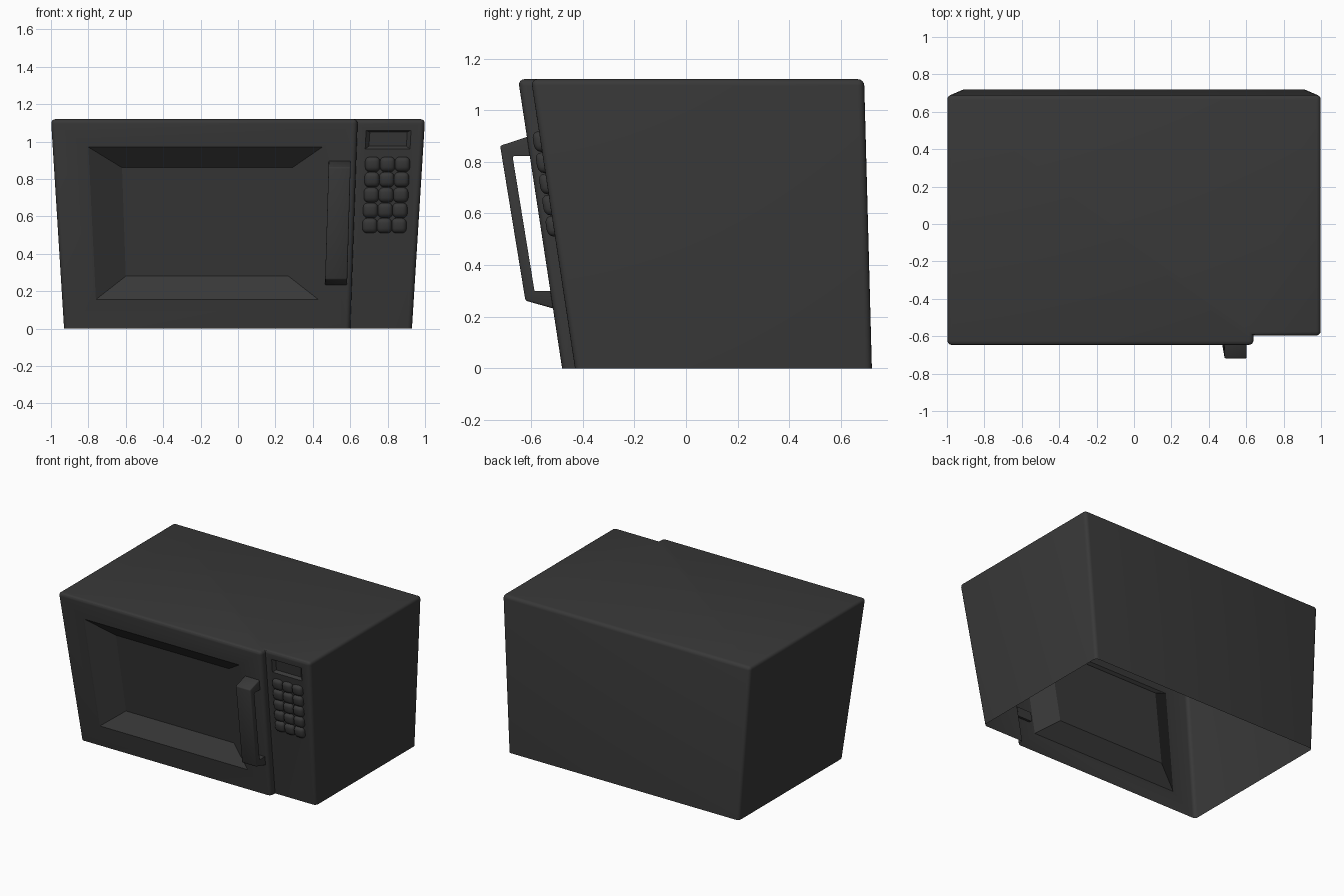
import bpy, bmesh, math
from mathutils import Vector

if "Cube" in bpy.data.objects:
    bpy.data.objects.remove(bpy.data.objects["Cube"])

H = 1.12          # overall height
STEP = 0.05       # how far the door stands proud of the control panel

dark = bpy.data.materials.new("dark_grey")
dark.diffuse_color = (0.04, 0.04, 0.04, 1)
dark.use_nodes = True
dark.node_tree.nodes["Principled BSDF"].inputs["Base Color"].default_value = dark.diffuse_color


def panel_y(z):
    return -0.43 - 0.152 * z


def door_y(z):
    return panel_y(z) - STEP


def spread(z):
    return 0.93 + 0.07 * z / H


def finish(bm, name, angle):
    bmesh.ops.recalc_face_normals(bm, faces=bm.faces[:])
    me = bpy.data.meshes.new(name)
    bm.to_mesh(me)
    bm.free()
    ob = bpy.data.objects.new(name, me)
    bpy.context.collection.objects.link(ob)
    me.materials.append(dark)
    bpy.ops.object.select_all(action='DESELECT')
    ob.select_set(True)
    bpy.context.view_layer.objects.active = ob
    bpy.ops.object.shade_smooth_by_angle(angle=math.radians(angle))
    return ob


def sink(bm, face, ring, surface, depth):
    """Inset a four-sided face and move its corners to a ring (bl, br, tr, tl)."""
    bmesh.ops.inset_individual(bm, faces=[face], thickness=0.004)
    by_z = sorted(face.verts, key=lambda v: v.co.z)
    low = sorted(by_z[:2], key=lambda v: v.co.x)
    high = sorted(by_z[2:], key=lambda v: v.co.x)
    for v, (x, z) in zip((low[0], low[1], high[1], high[0]), ring):
        v.co = Vector((x, surface(z) + depth, z))


# Casing: tapered open-bottomed shell with a stepped front
bm = bmesh.new()
loops = []
for z in (0, H):
    s = spread(z)
    back = 0.72 - 0.03 * z / H
    split = 0.60 + 0.04 * z / H
    pts = [(-s, door_y(z)), (split, door_y(z)), (split, panel_y(z)),
           (s, panel_y(z)), (s, back), (-s, back)]
    loops.append([bm.verts.new((x, y, z)) for x, y in pts])
low, high = loops
for i in range(6):
    j = (i + 1) % 6
    bm.faces.new((low[i], low[j], high[j], high[i]))
bm.faces.new(high)
bm.normal_update()

# Rounded casing edges, leaving the inner door corner sharp
inner = {low[2], high[2]}
edges = [e for e in bm.edges if not e.is_boundary and set(e.verts) != inner]
bmesh.ops.bevel(bm, geom=edges, offset=0.025, segments=4, profile=0.5,
                affect='EDGES', clamp_overlap=True)
bm.normal_update()

# Door window recess and display recess
front = sorted([f for f in bm.faces if f.normal.y < -0.9 and len(f.verts) == 4],
               key=lambda f: f.calc_area(), reverse=True)
door, panel = front[0], front[1]
sink(bm, door, [(-0.76, 0.155), (0.43, 0.155), (0.45, 0.97), (-0.80, 0.97)], door_y, 0)
sink(bm, door, [(-0.60, 0.28), (0.27, 0.28), (0.29, 0.86), (-0.62, 0.86)], door_y, 0.09)
sink(bm, panel, [(0.68, 0.96), (0.92, 0.96), (0.925, 1.06), (0.685, 1.06)], panel_y, 0)
sink(bm, panel, [(0.70, 0.975), (0.90, 0.975), (0.905, 1.05), (0.705, 1.05)], panel_y, 0.02)
finish(bm, "casing", 25)

# Keypad: three columns of five pillow buttons following the sloped panel
bm = bmesh.new()
for row in range(5):
    for col in range(3):
        made = bmesh.ops.create_cube(bm, size=1)["verts"]
        for v in made:
            v.co = Vector((v.co.x * 0.080, v.co.y * 0.056, v.co.z * 0.080))
bmesh.ops.bevel(bm, geom=bm.edges[:], offset=0.025, segments=3, profile=0.5,
                affect='EDGES')
bm.verts.index_update()
# Each bevelled button is a separate island: walk them and place in the grid
seen, count = set(), 0
for start in bm.verts:
    if start in seen:
        continue
    row, col = divmod(count, 3)
    count += 1
    stack, island = [start], []
    seen.add(start)
    while stack:
        v = stack.pop()
        island.append(v)
        for e in v.link_edges:
            o = e.other_vert(v)
            if o not in seen:
                seen.add(o)
                stack.append(o)
    zc = 0.878 - 0.082 * row
    for v in island:
        z = zc + v.co.z
        v.co = Vector(((0.731 + 0.081 * col) * spread(zc) + v.co.x,
                       panel_y(z) + v.co.y, z))
finish(bm, "keypad_buttons", 50)

# Door handle: bracket profile (y, z) swept across x, leaning with the door
profile = [(-0.59, 0.905), (-0.72, 0.862), (-0.622, 0.262), (-0.49, 0.225),
           (-0.50, 0.30), (-0.587, 0.30), (-0.672, 0.822), (-0.58, 0.822)]
bm = bmesh.new()
sides = [[bm.verts.new((x0 + 0.03 * (z - 0.23), y, z)) for y, z in profile]
         for x0 in (0.465, 0.583)]
n = len(profile)
for i in range(n):
    j = (i + 1) % n
    bm.faces.new((sides[0][i], sides[0][j], sides[1][j], sides[1][i]))
for s in sides:
    bm.faces.new(s)
bmesh.ops.recalc_face_normals(bm, faces=bm.faces[:])
outer = [e for e in bm.edges
         if all(v.co.y < -0.6 or v.co.z > 0.85 or v.co.z < 0.27 for v in e.verts)]
bmesh.ops.bevel(bm, geom=outer, offset=0.007, segments=2, profile=0.5, affect='EDGES')
finish(bm, "door_handle", 50)
